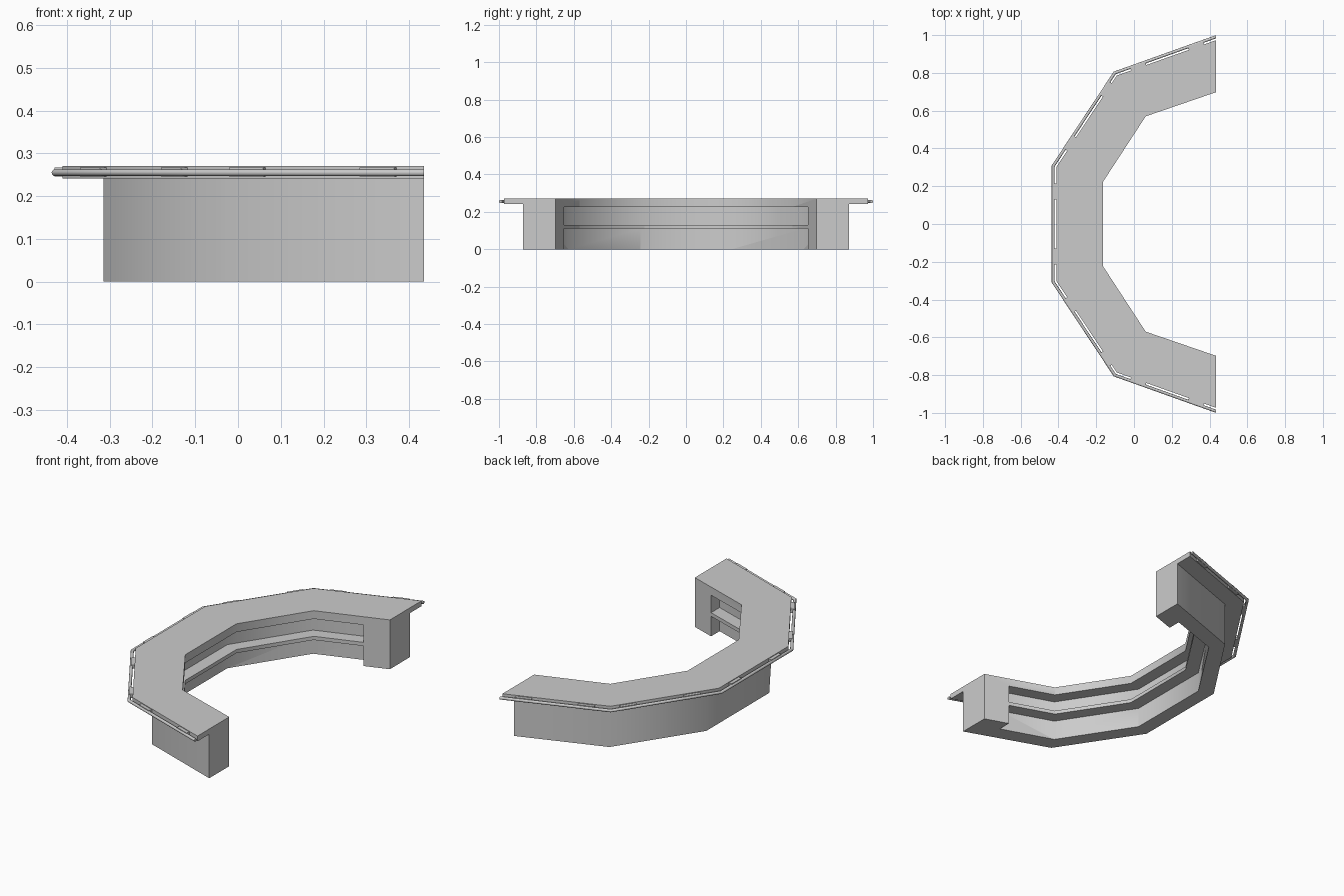
import bpy, bmesh, math
from mathutils import Vector, Matrix

if "Cube" in bpy.data.objects:
    bpy.data.objects.remove(bpy.data.objects["Cube"])


def mirrored(half):
    """Complete a +y half path with its -y mirror image."""
    return [Vector(p) for p in half] + [Vector((x, -y)) for x, y in reversed(half)]


def offset(path, d):
    """Shift a path inward by d: mitred corners, ends kept at constant x."""
    dirs = [(b - a).normalized() for a, b in zip(path, path[1:])]
    nrm = [Vector((-v.y, v.x)) for v in dirs]
    out = [path[0] + Vector((0, d / nrm[0].y))]
    for i in range(1, len(path) - 1):
        m = (nrm[i - 1] + nrm[i]).normalized()
        out.append(path[i] + m * d / m.dot(nrm[i]))
    out.append(path[-1] + Vector((0, d / nrm[-1].y)))
    return out


def trim(path, x):
    """Cut both ends of a path back to the given x."""
    p = list(path)
    for end, nxt in ((0, 1), (-1, -2)):
        t = (x - p[nxt].x) / (p[end].x - p[nxt].x)
        p[end] = p[nxt].lerp(p[end], t)
    return p


def sweep(name, profile):
    """Solid whose cross-section corners are (path, z) pairs."""
    bm = bmesh.new()
    n = len(profile)
    rings = [[bm.verts.new((p[i].x, p[i].y, z)) for p, z in profile]
             for i in range(len(profile[0][0]))]
    for a, b in zip(rings, rings[1:]):
        for k in range(n):
            bm.faces.new((a[k], a[(k + 1) % n], b[(k + 1) % n], b[k]))
    bm.faces.new(rings[0])
    bm.faces.new(rings[-1][::-1])
    bmesh.ops.recalc_face_normals(bm, faces=bm.faces)
    return finish(name, bm)


def finish(name, bm):
    me = bpy.data.meshes.new(name)
    bm.to_mesh(me)
    bm.free()
    ob = bpy.data.objects.new(name, me)
    bpy.context.collection.objects.link(ob)
    return ob


def smooth(ob, degrees):
    bpy.ops.object.select_all(action='DESELECT')
    ob.select_set(True)
    bpy.context.view_layer.objects.active = ob
    bpy.ops.object.shade_smooth_by_angle(angle=math.radians(degrees))


# Guide paths in plan
rail = mirrored([(0.435, 0.9915), (-0.102, 0.80), (-0.428, 0.307)])
inner = mirrored([(0.435, 0.698), (0.062, 0.570), (-0.165, 0.222)])
top_edge = offset(rail, 0.017)
base_edge = offset(rail, 0.113)

# Counter: base with an overhanging top
counter = sweep("bar_counter", [
    (inner, 0), (inner, 0.271), (top_edge, 0.271),
    (top_edge, 0.242), (base_edge, 0.242), (base_edge, 0)])

# Open shelf niches along the inner side, leaving the end blocks solid
back = trim(offset(inner, -0.07), 0.305)
front = trim(offset(inner, 0.05), 0.305)
for name, z0, z1 in (("upper_niche", 0.13, 0.226), ("lower_niche", -0.05, 0.11)):
    cutter = sweep(name + "_cutter", [(back, z0), (front, z0), (front, z1), (back, z1)])
    cutter.hide_render = True
    mod = counter.modifiers.new(name, 'BOOLEAN')
    mod.operation, mod.solver, mod.object = 'DIFFERENCE', 'EXACT', cutter
    bpy.ops.object.select_all(action='DESELECT')
    counter.select_set(True)
    bpy.context.view_layer.objects.active = counter
    bpy.ops.object.modifier_apply(modifier=name)
    bpy.data.objects.remove(cutter)
smooth(counter, 40)

# Round hand rail around the outer edge
ring = [math.tau * k / 12 for k in range(12)]
hand_rail = sweep("hand_rail", [
    (offset(rail, 0.008 * math.cos(a)), 0.255 + 0.008 * math.sin(a)) for a in ring])
smooth(hand_rail, 40)

# Rail brackets, two per segment
fractions = [(0.205, 0.775), (0.165, 0.745), (0.22, 0.78), (0.255, 0.835), (0.225, 0.795)]
for i, (a, b) in enumerate(zip(rail, rail[1:])):
    d = (b - a).normalized()
    for j, f in enumerate(fractions[i]):
        c = a.lerp(b, f) + Vector((-d.y, d.x)) * 0.009
        bm = bmesh.new()
        bmesh.ops.create_cube(bm, size=1, matrix=(
            Matrix.Translation((c.x, c.y, 0.2565))
            @ Matrix.Rotation(math.atan2(d.y, d.x), 4, 'Z')
            @ Matrix.Diagonal((0.085, 0.020, 0.021, 1))))
        finish(f"rail_bracket_{i + 1}_{j + 1}", bm)
